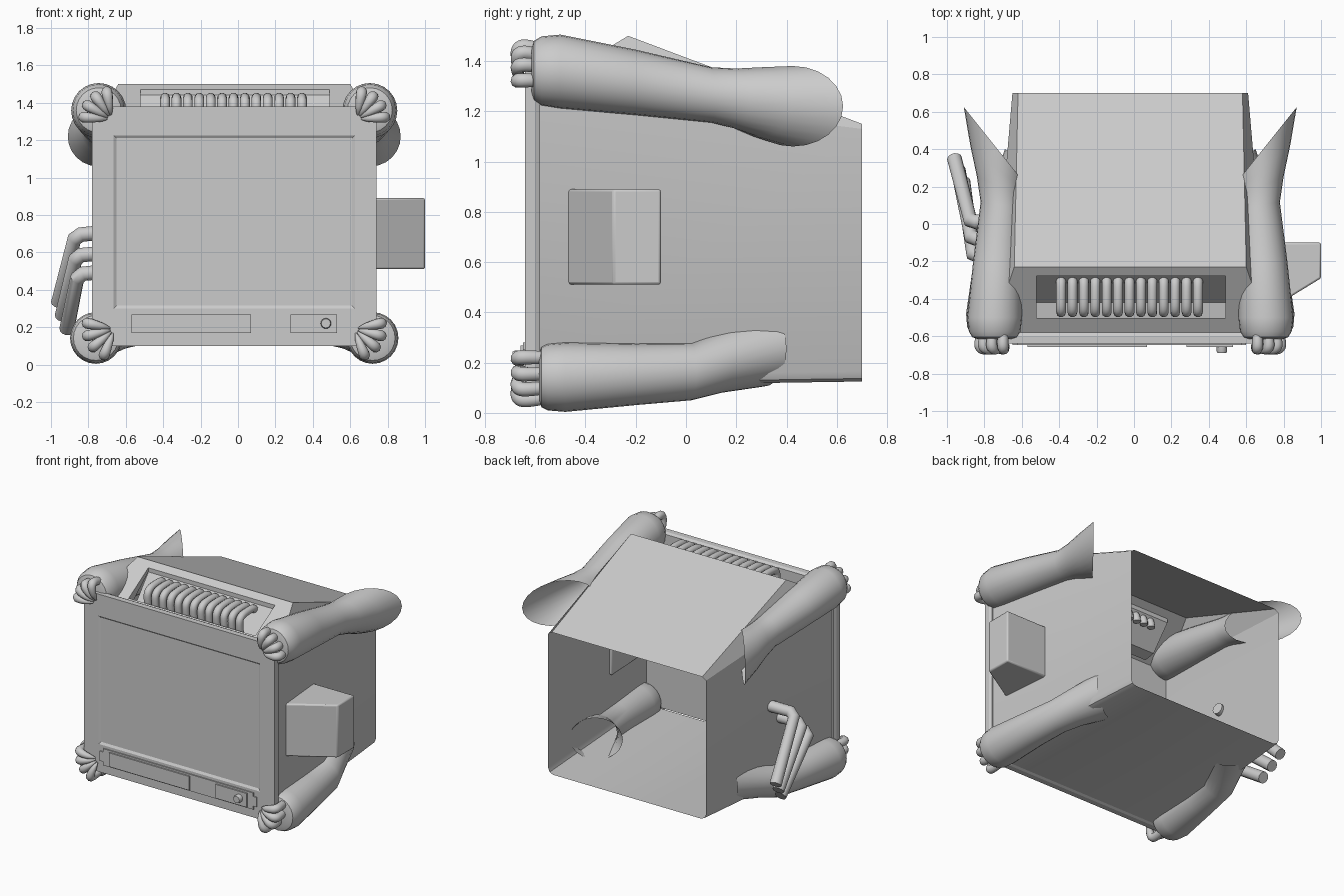
import bpy, bmesh
from math import sin, cos, pi, radians

if "Cube" in bpy.data.objects:
    bpy.data.objects.remove(bpy.data.objects["Cube"])

CX = -0.02  # symmetry plane of the cabinet


def finish(ob, angle=35):
    bpy.ops.object.select_all(action='DESELECT')
    ob.select_set(True)
    bpy.context.view_layer.objects.active = ob
    bpy.ops.object.shade_smooth_by_angle(angle=radians(angle))
    return ob


def mesh_from(name, verts, faces, angle=35):
    me = bpy.data.meshes.new(name)
    me.from_pydata(verts, [], faces)
    bm = bmesh.new()
    bm.from_mesh(me)
    bmesh.ops.recalc_face_normals(bm, faces=bm.faces)
    bm.to_mesh(me)
    bm.free()
    ob = bpy.data.objects.new(name, me)
    bpy.context.collection.objects.link(ob)
    return finish(ob, angle)


def loft(name, loops, cap_start=True, cap_end=True, angle=35):
    n = len(loops[0])
    verts = [v for lp in loops for v in lp]
    faces = [(k * n + i, k * n + (i + 1) % n, (k + 1) * n + (i + 1) % n, (k + 1) * n + i)
             for k in range(len(loops) - 1) for i in range(n)]
    if cap_start:
        faces.append(tuple(range(n)))
    if cap_end:
        faces.append(tuple(range((len(loops) - 1) * n, len(loops) * n)))
    return mesh_from(name, verts, faces, angle)


def tubes(name, paths, r, kind='POLY', res=4):
    cu = bpy.data.curves.new(name, 'CURVE')
    cu.dimensions = '3D'
    cu.bevel_depth = r
    cu.bevel_resolution = res
    cu.use_fill_caps = True
    for path in paths:
        sp = cu.splines.new(kind)
        sp.points.add(len(path) - 1)
        for p, q in zip(sp.points, path):
            p.co = (q[0], q[1], q[2], 1)
            p.radius = q[3] if len(q) > 3 else 1
        if kind == 'NURBS':
            sp.order_u = 3
            sp.use_endpoint_u = True
            sp.resolution_u = 5
    ob = bpy.data.objects.new(name, cu)
    bpy.context.collection.objects.link(ob)
    bpy.ops.object.select_all(action='DESELECT')
    ob.select_set(True)
    bpy.context.view_layer.objects.active = ob
    bpy.ops.object.convert(target='MESH')
    return finish(bpy.context.object, 45)


def rect(x0, x1, z0, z1, y):
    return [(x0, y, z0), (x1, y, z0), (x1, y, z1), (x0, y, z1)]


# open-backed cabinet: tapered walls and floor
def section(h, y, top, low, b):
    pts = [(-h, top), (-h, low + b), (-h + b * .3, low + b * .3), (-h + b, low),
           (h - b, low), (h - b * .3, low + b * .3), (h, low + b), (h, top)]
    return [(CX + x, y, z) for x, z in pts]


v = section(.74, -.58, 1.29, .105, .04) + section(.63, .7, 1.13, .125, .04)
f = [(i, i + 1, i + 9, i + 8) for i in range(7)]
mesh_from("cabinet_shell", v, f)


# hood: roof, chamfered flanks and a sloped front with an opening
def on_slope(x, t, d=0):
    return (x, -.23 - .35 * t, 1.5 - .21 * t - d)


v = [on_slope(CX - .62, 0), on_slope(CX + .62, 0), on_slope(CX + .62, 1), on_slope(CX - .62, 1),
     on_slope(-.52, .14), on_slope(.49, .14), on_slope(.49, .78), on_slope(-.52, .78),
     on_slope(-.52, .14, .03), on_slope(.49, .14, .03), on_slope(.49, .78, .08), on_slope(-.52, .78, .08),
     (CX - .6, .7, 1.15), (CX + .6, .7, 1.15), (CX - .63, .7, 1.13), (CX + .63, .7, 1.13),
     (CX - .74, -.58, 1.29), (CX + .74, -.58, 1.29), (-.52, -.42, 1.27), (.49, -.42, 1.27)]
f = [(i, (i + 1) % 4, 4 + (i + 1) % 4, 4 + i) for i in range(4)]
f += [(4 + i, 4 + (i + 1) % 4, 8 + (i + 1) % 4, 8 + i) for i in range(4)]
f += [(0, 12, 13, 1), (0, 16, 14, 12), (1, 13, 15, 17), (0, 3, 16), (1, 17, 2),
      (8, 9, 19, 18), (18, 19, 10, 11)]
mesh_from("hood", v, f, 15)

# row of curved ribs in the hood opening
tubes("hood_ribs", [[(-.39 + .061 * i, y, z) for y, z in
      ((-.29, 1.36), (-.29, 1.42), (-.36, 1.43), (-.47, 1.42), (-.475, 1.35), (-.46, 1.27))]
      for i in range(13)], .026, 'NURBS', 3)

# front panel with shallow screen recess
loft("front_panel", [rect(-.77, .73, .11, 1.37, -.58), rect(-.78, .74, .1, 1.38, -.6),
                     rect(-.78, .74, .1, 1.38, -.64), rect(-.665, .625, .3, 1.225, -.64),
                     rect(-.65, .61, .315, 1.21, -.63)], angle=10)

# control strip, its plates and the knob
a, b, c, d, n = -.65, .6, .16, .28, .025
strip = [(a + n, c), (b - n, c), (b - n, c + n), (b, c + n), (b, d - n), (b - n, d - n),
         (b - n, d), (a + n, d), (a + n, d - n), (a, d - n), (a, c + n), (a + n, c + n)]
loft("control_strip", [[(x, y, z) for x, z in strip] for y in (-.63, -.648)])
for nm, x0, x1 in (("display_plate", -.57, .07), ("knob_plate", .28, .53)):
    loft(nm, [rect(x0, x1, .168, .268, y) for y in (-.64, -.658)])
loft("knob", [[(.47 + r * cos(t * pi / 8), y, .22 + r * sin(t * pi / 8)) for t in range(16)]
              for y, r in ((-.64, .028), (-.68, .028), (-.69, .024))])


# four sleeves, open and obliquely cut at the rear
def ring(s, x, y, z, r, shear=0):
    return [(CX + s * (x + r * cos(t * pi / 12)), y + shear * r * cos(t * pi / 12),
             z + r * sin(t * pi / 12)) for t in range(24)]


UPPER = [(.725, -.615, 1.36, .09), (.725, -.605, 1.36, .12), (.725, -.575, 1.36, .138),
         (.725, -.5, 1.358, .147), (.71, -.2, 1.315, .13), (.69, .1, 1.265, .11, .15),
         (.70, .2, 1.25, .12, .45), (.715, .3, 1.235, .14, .85), (.73, .425, 1.22, .16, 1.25)]
LOWER = [(.74, -.585, .142, .09), (.74, -.575, .142, .12), (.74, -.55, .142, .132),
         (.74, -.48, .142, .138), (.715, -.2, .153, .122), (.685, .02, .163, .113, .2),
         (.62, .14, .205, .125, .4), (.52, .31, .255, .15, .6)]
# fingers curled over the panel corners
for s, side in ((-1, "left"), (1, "right")):
    for level, rows, px, pz, yb, angs in (
            ("upper", UPPER, .655, 1.31, -.59, (80, 55, 30, 5)),
            ("lower", LOWER, .64, .19, -.56, (12, -14, -40, -68))):
        loft(f"{level}_{side}_sleeve", [ring(s, *q) for q in rows], True, False)
        paths = []
        for g in angs:
            g = radians(g)
            paths.append([(CX + s * (px + k * cos(g)), y, pz + k * sin(g), w) for k, y, w in
                          ((.14, yb, 1), (.155, -.64, 1.1), (.14, -.67, 1.1),
                           (.095, -.672, .9), (.05, -.66, .6), (.025, -.645, .15))])
        tubes(f"{level}_{side}_fingers", paths, .027, 'NURBS', 3)

# angular block on the right wall
prof = [(.66, -.1), (1, -.1), (1, -.29), (.68, -.485)]
blk = loft("side_block", [[(x, y, z) for x, y in prof] for z in (.51, .89)], angle=20)
bv = blk.modifiers.new("bevel", 'BEVEL')
bv.width = .01
bv.segments = 2

# three bent rods on the left wall
tubes("side_rods", [
    [(-.68, .04, .71), (-.84, .01, .695), (-.875, .02, .67), (-.96, .35, .33)],
    [(-.68, -.05, .6), (-.84, -.08, .585), (-.87, -.07, .56), (-.94, .29, .26)],
    [(-.68, -.14, .5), (-.83, -.17, .485), (-.86, -.16, .46), (-.915, .23, .19)]], .04)
